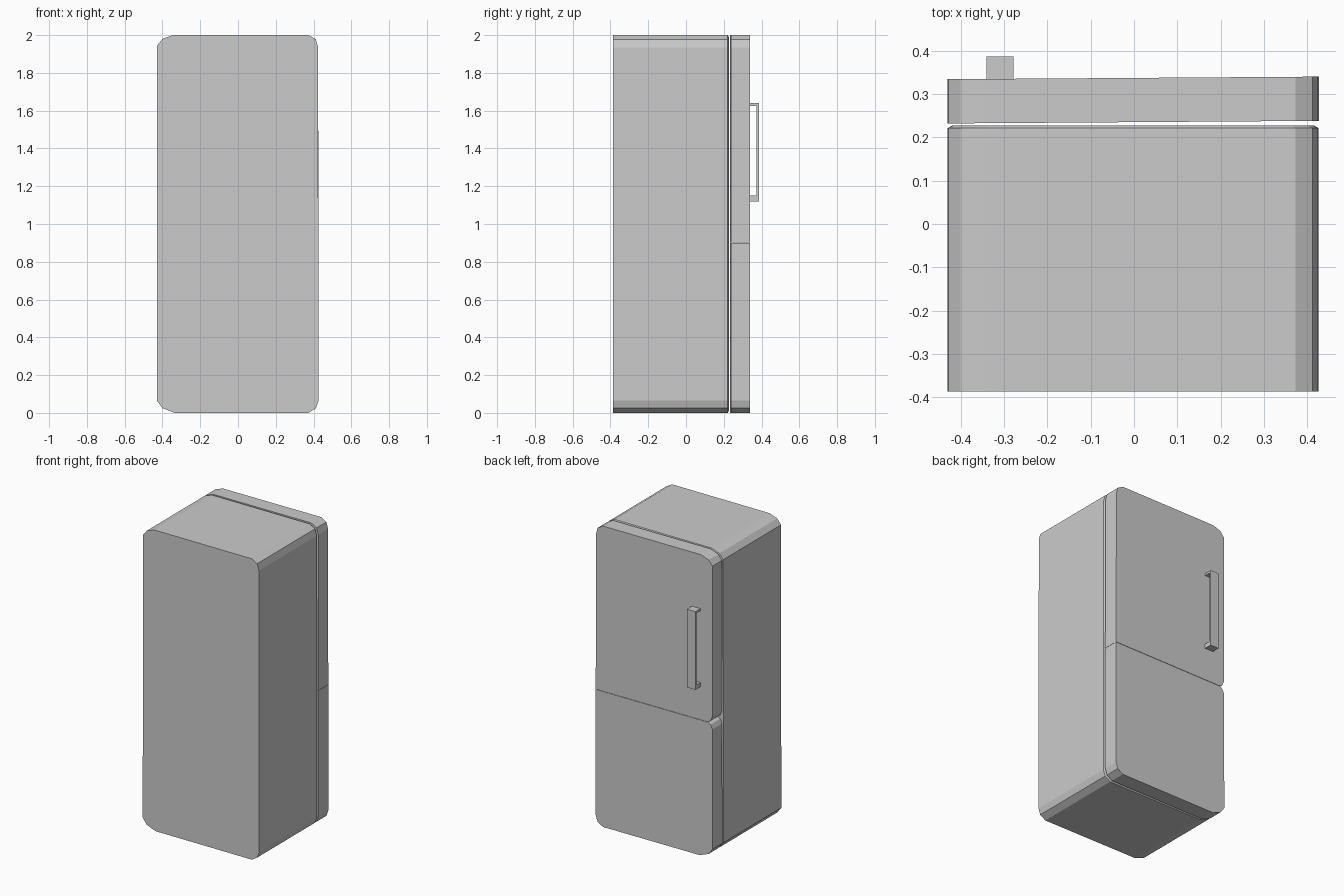
import bpy
import bmesh

if "Cube" in bpy.data.objects:
    bpy.data.objects.remove(bpy.data.objects["Cube"])


def skew(x):
    # doors sit very slightly out of square with the cabinet
    return 0.006 * (x + 0.43) / 0.86


def prism(name, profile, rings, shear=False):
    """Loft an XZ profile along y; rings = [(y, x scale, z inset scale)]."""
    bm = bmesh.new()
    zc = sum(p[1] for p in profile) / len(profile)
    loops = []
    for y, sx, sz in rings:
        loops.append([bm.verts.new((x * sx, y + (skew(x) if shear else 0),
                                    zc + (z - zc) * sz)) for x, z in profile])
    n = len(profile)
    for a, b in zip(loops, loops[1:]):
        for i in range(n):
            j = (i + 1) % n
            bm.faces.new((a[i], a[j], b[j], b[i]))
    bm.faces.new(loops[0])
    bm.faces.new(loops[-1])
    bmesh.ops.recalc_face_normals(bm, faces=bm.faces)
    mesh = bpy.data.meshes.new(name)
    bm.to_mesh(mesh)
    bm.free()
    obj = bpy.data.objects.new(name, mesh)
    bpy.context.collection.objects.link(obj)
    return obj


# chamfered corners shared by the cabinet and doors
top_left = [(-0.428, 1.945), (-0.400, 1.98), (-0.345, 2.0)]
top_right = [(0.373, 2.0), (0.412, 1.978), (0.424, 1.935)]
bottom_right = [(0.426, 0.065), (0.413, 0.025), (0.373, 0.0)]
bottom_left = [(-0.335, 0.0), (-0.400, 0.025), (-0.430, 0.065)]

# cabinet, with a slim bevel at the door side
prism("cabinet", top_left + top_right + bottom_right + bottom_left,
      [(-0.387, 1, 1), (0.221, 1, 1), (0.227, 0.975, 0.99)])

# two doors meeting in a fine seam, with a notch on the opening side
door_rings = [(0.232, 1, 1), (0.334, 1, 1)]
prism("upper_door", top_left + top_right +
      [(0.426, 0.902), (-0.395, 0.902), (-0.415, 0.915), (-0.427, 0.945)],
      door_rings, True)
prism("lower_door", [(-0.428, 0.86), (-0.415, 0.888), (-0.395, 0.9), (0.427, 0.9)] +
      bottom_right + bottom_left, door_rings, True)


# handle: a C-shaped bracket extruded across its width
def handle(name, x0, x1):
    side = [(0.333, 1.12), (0.387, 1.12), (0.387, 1.64), (0.333, 1.64),
            (0.333, 1.626), (0.374, 1.626), (0.374, 1.15), (0.333, 1.15)]
    bm = bmesh.new()
    face = bm.faces.new([bm.verts.new((x0, y, z)) for y, z in side])
    ext = bmesh.ops.extrude_face_region(bm, geom=[face], use_keep_orig=True)
    moved = [g for g in ext["geom"] if isinstance(g, bmesh.types.BMVert)]
    bmesh.ops.translate(bm, verts=moved, vec=(x1 - x0, 0, 0))
    bmesh.ops.recalc_face_normals(bm, faces=bm.faces)
    mesh = bpy.data.meshes.new(name)
    bm.to_mesh(mesh)
    bm.free()
    bpy.context.collection.objects.link(bpy.data.objects.new(name, mesh))


handle("door_handle", -0.34, -0.278)
